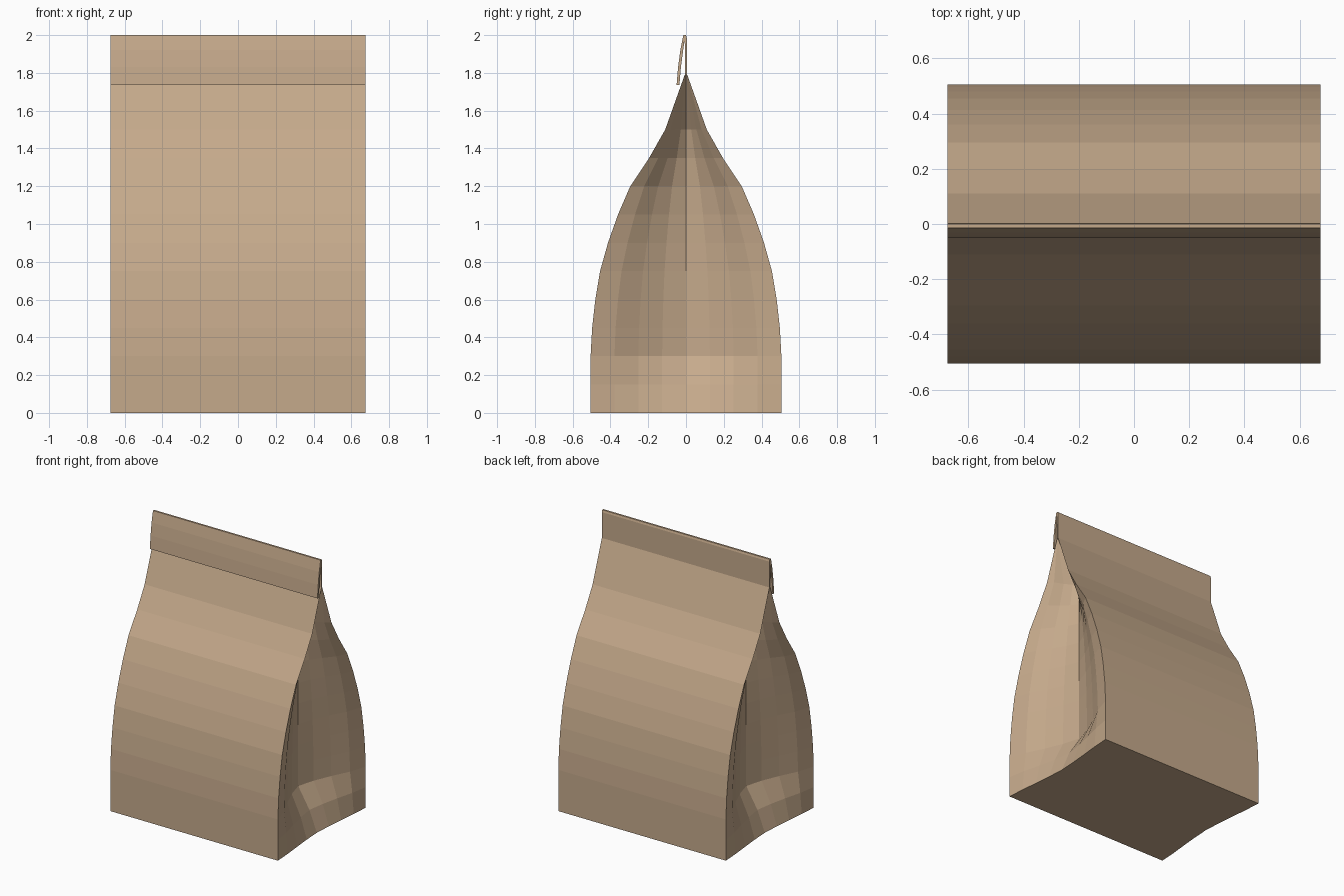
import bpy, bmesh

if "Cube" in bpy.data.objects:
    bpy.data.objects.remove(bpy.data.objects["Cube"])

HALF_W = 0.675
paper = bpy.data.materials.new("kraft paper")
paper.diffuse_color = (0.56, 0.40, 0.26, 1)
paper.use_nodes = True
paper.node_tree.nodes["Principled BSDF"].inputs["Base Color"].default_value = paper.diffuse_color


def finish(name, bm):
    bmesh.ops.recalc_face_normals(bm, faces=bm.faces[:])
    mesh = bpy.data.meshes.new(name)
    bm.to_mesh(mesh)
    bm.free()
    mesh.materials.append(paper)
    obj = bpy.data.objects.new(name, mesh)
    bpy.context.collection.objects.link(obj)
    return obj


# Bag body: (height, half depth, gusset inset) for each ring
rows = [(0, .505, .04), (.15, .505, .10), (.3, .505, .19), (.45, .497, .19),
        (.6, .48, .19), (.75, .455, .19), (.9, .413, .19), (1.05, .36, .19),
        (1.2, .295, .19), (1.35, .195, .19), (1.5, .11, .19), (1.8, .003, 0)]
# Gusset fold: (fraction of half depth, fraction of inset)
half_fold = [(1, 0), (.75, .2), (.5, .53), (.25, .81), (0, 1)]
fold = [(-u, k) for u, k in half_fold] + half_fold[-2::-1]

bm = bmesh.new()
rings = []
for z, d, inset in rows:
    right = [(HALF_W - inset * k, d * u, z) for u, k in fold]
    left = [(-x, y, z) for x, y, z in reversed(right)]
    rings.append([bm.verts.new(p) for p in right + left])
n = len(rings[0])
for a, b in zip(rings, rings[1:]):
    for i in range(n):
        j = (i + 1) % n
        bm.faces.new((a[i], a[j], b[j], b[i]))
# Flat base, in strips that join the two gussets
for ring in (rings[0], rings[-1]):
    for i in range(n // 2 - 1):
        bm.faces.new((ring[i], ring[n - 1 - i], ring[n - 2 - i], ring[i + 1]))
finish("bag_body", bm)

# Rolled-over top: folded strip profile (y, z) extruded across the width
profile = [(.004, 1.79), (.004, 1.985), (0, 2), (-.014, 2), (-.03, 1.92),
           (-.042, 1.83), (-.05, 1.735), (-.035, 1.735), (-.027, 1.83),
           (-.007, 1.98), (-.004, 1.79)]
bm = bmesh.new()
face = bm.faces.new([bm.verts.new((-HALF_W, y, z)) for y, z in profile])
ext = bmesh.ops.extrude_face_region(bm, geom=[face], use_keep_orig=True)
bmesh.ops.translate(bm, vec=(2 * HALF_W, 0, 0),
                    verts=[v for v in ext["geom"] if isinstance(v, bmesh.types.BMVert)])
finish("folded_top", bm)
